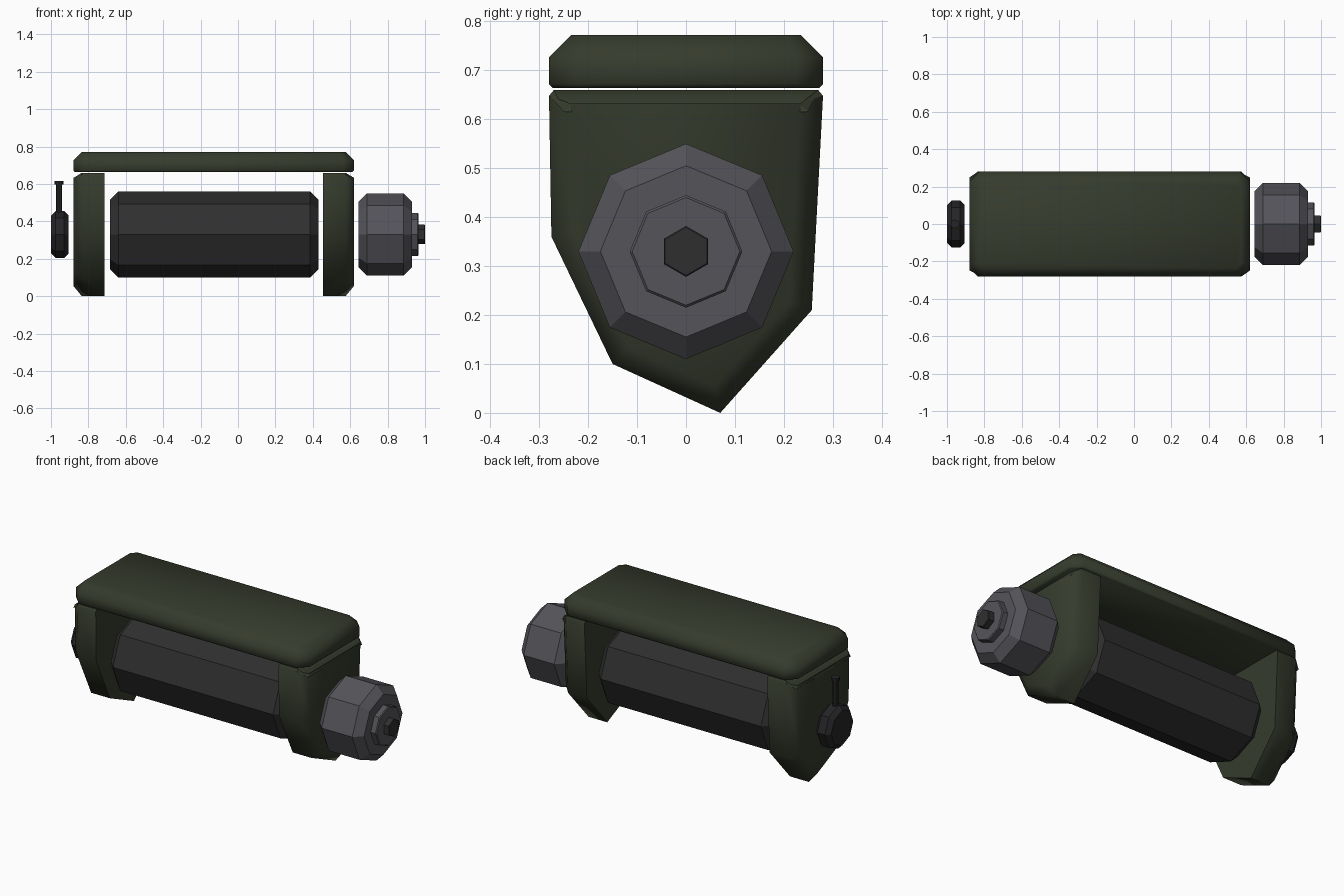
import bpy, bmesh, math
from mathutils import Vector

cube = bpy.data.objects.get("Cube")
if cube:
    bpy.data.objects.remove(cube, do_unlink=True)


def material(name, r, g, b):
    m = bpy.data.materials.new(name)
    m.use_nodes = True
    m.diffuse_color = (r, g, b, 1)
    bsdf = m.node_tree.nodes["Principled BSDF"]
    bsdf.inputs["Base Color"].default_value = (r, g, b, 1)
    bsdf.inputs["Roughness"].default_value = 0.7
    return m


green = material("dark olive green", 0.036, 0.044, 0.026)
grey = material("mid grey", 0.090, 0.088, 0.102)
charcoal = material("charcoal", 0.028, 0.028, 0.029)
black = material("near black", 0.018, 0.018, 0.020)

AXIS_Z = 0.33


def finish(name, bm, mat, smooth=False):
    bmesh.ops.recalc_face_normals(bm, faces=bm.faces)
    mesh = bpy.data.meshes.new(name)
    bm.to_mesh(mesh)
    bm.free()
    mesh.materials.append(mat)
    obj = bpy.data.objects.new(name, mesh)
    bpy.context.collection.objects.link(obj)
    if smooth:
        bpy.ops.object.select_all(action='DESELECT')
        obj.select_set(True)
        bpy.context.view_layer.objects.active = obj
        bpy.ops.object.shade_smooth_by_angle(angle=math.radians(50))
    return obj


def lathe(name, rings, sides, mat, axis='X', centre=(0, 0, AXIS_Z)):
    """Faceted solid from (position along axis, radius) rings."""
    bm = bmesh.new()
    loops = []
    for pos, r in rings:
        loop = []
        for i in range(sides):
            a = 2 * math.pi * i / sides
            s, c = r * math.sin(a), r * math.cos(a)
            p = Vector((pos, s, c)) if axis == 'X' else Vector((s, c, pos))
            loop.append(bm.verts.new(p + Vector(centre)))
        loops.append(loop)
    for a, b in zip(loops, loops[1:]):
        for i in range(sides):
            j = (i + 1) % sides
            bm.faces.new((a[i], a[j], b[j], b[i]))
    bm.faces.new(loops[0])
    bm.faces.new(loops[-1])
    return finish(name, bm, mat)


def chamfered_drum(name, x0, x1, r, chamfer, mat):
    rings = [(x0, r - chamfer), (x0 + chamfer, r), (x1 - chamfer, r), (x1, r - chamfer)]
    return lathe(name, rings, 8, mat)


def prism(points, direction):
    """Extruded polygon; returns the mesh and its far cap."""
    bm = bmesh.new()
    base = bm.faces.new([bm.verts.new(p) for p in points])
    geom = bmesh.ops.extrude_face_region(bm, geom=[base], use_keep_orig=True)["geom"]
    bmesh.ops.translate(bm, verts=[g for g in geom if isinstance(g, bmesh.types.BMVert)],
                        vec=direction)
    cap = next(g for g in geom if isinstance(g, bmesh.types.BMFace))
    bmesh.ops.recalc_face_normals(bm, faces=bm.faces)
    return bm, cap


def bevel(bm, edges, offset):
    bmesh.ops.bevel(bm, geom=list(edges), offset=offset, offset_type='OFFSET',
                    segments=1, profile=0.5, affect='EDGES')


# Top cover: plate with cut corners, wide upper chamfer and fine lower one
x0, x1, y, cut = -0.88, 0.62, 0.28, 0.055
outline = [(x0 + cut, -y), (x1 - cut, -y), (x1, cut - y), (x1, y - cut),
           (x1 - cut, y), (x0 + cut, y), (x0, y - cut), (x0, cut - y)]
bm, cap = prism([(px, py, 0.664) for px, py in outline], (0, 0, 0.108))
bevel(bm, cap.edges, 0.045)
bm.edges.ensure_lookup_table()
bevel(bm, [e for e in bm.edges if all(v.co.z < 0.67 for v in e.verts)], 0.008)
finish("top_cover", bm, green, smooth=True)

# End brackets: pointed profile, chamfered on the outer face
profile = [(-0.27, 0.66), (0.27, 0.66), (0.28, 0.648), (0.257, 0.21),
           (0.07, 0), (-0.15, 0.10), (-0.275, 0.36), (-0.28, 0.648)]
for name, inner, depth in (("left_bracket", 0.455, 0.165), ("right_bracket", -0.715, -0.165)):
    bm, cap = prism([(inner, py, pz) for py, pz in profile], (depth, 0, 0))
    bevel(bm, cap.edges, 0.045)
    finish(name, bm, green, smooth=True)

# Roller between the brackets
chamfered_drum("roller", -0.685, 0.43, 0.23, 0.045, charcoal)

# Large knob, raised disc and hexagonal nut
chamfered_drum("large_knob", 0.645, 0.93, 0.22, 0.045, grey)
lathe("knob_disc", [(0.92, 0.115), (0.96, 0.115), (0.965, 0.11)], 8, grey)
lathe("knob_nut", [(0.96, 0.052), (0.997, 0.052), (1.0, 0.049)], 6, charcoal)

# Small knob with an upright lever
chamfered_drum("small_knob", -1.0, -0.905, 0.125, 0.024, black)
lathe("lever_post", [(0.44, 0.017), (0.6, 0.017)], 8, black, 'Z', (-0.957, 0, 0))
lathe("lever_cap", [(0.597, 0.024), (0.615, 0.024)], 8, black, 'Z', (-0.957, 0, 0))
